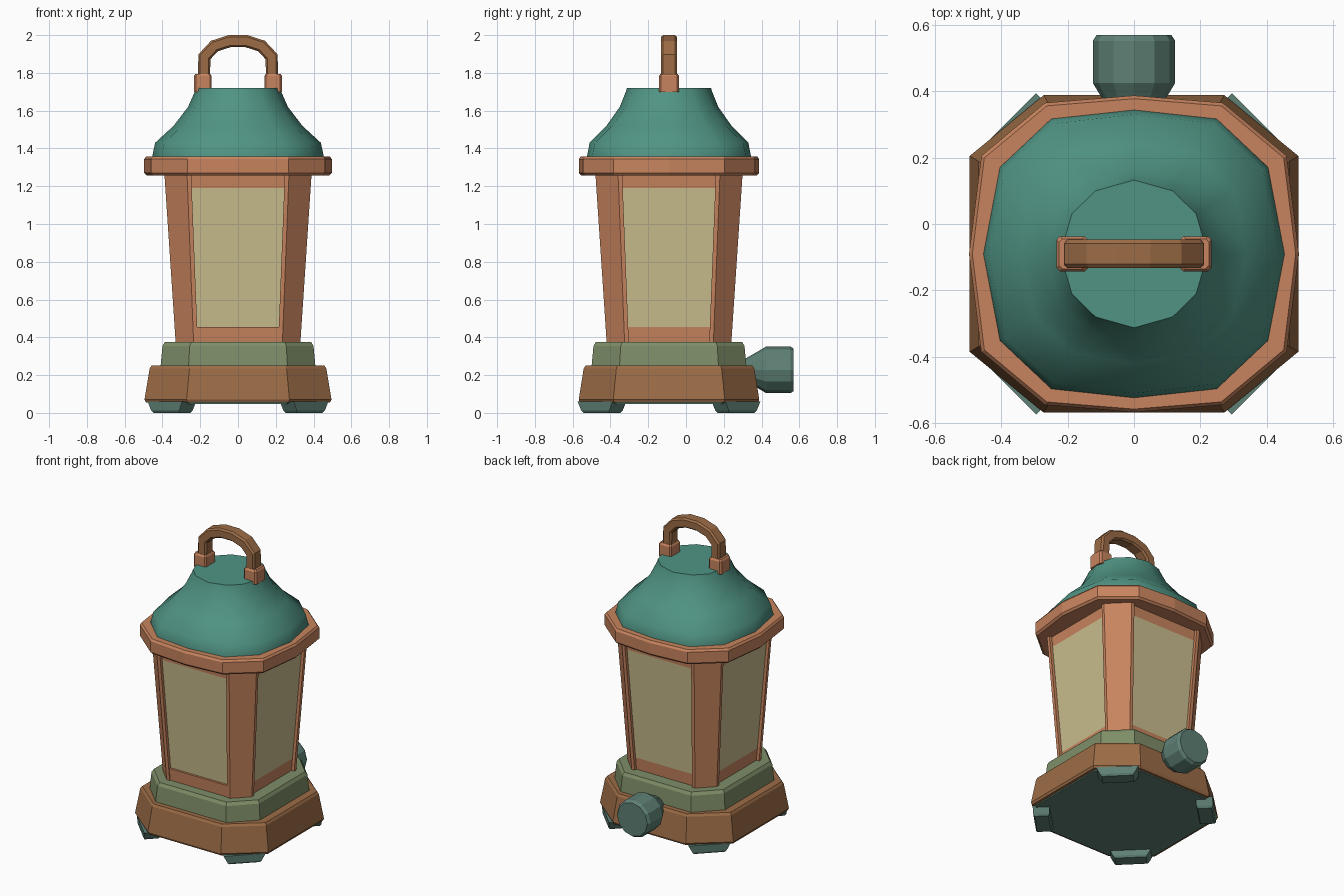
import bpy, bmesh, math
from mathutils import Vector, Matrix

if "Cube" in bpy.data.objects:
    bpy.data.objects.remove(bpy.data.objects["Cube"])

CY = -0.09  # body axis in y; the knob sticks out behind


def mat(name, r, g, b):
    def lin(c):
        c /= 255
        return c / 12.92 if c <= 0.04045 else ((c + 0.055) / 1.055) ** 2.4
    m = bpy.data.materials.new(name)
    m.diffuse_color = (lin(r), lin(g), lin(b), 1)
    m.use_nodes = True
    m.node_tree.nodes["Principled BSDF"].inputs["Base Color"].default_value = m.diffuse_color
    return m


COPPER = mat("copper trim", 200, 132, 94)
BROWN = mat("brown", 156, 108, 70)
GREEN = mat("sage green", 126, 142, 104)
TEAL = mat("teal", 80, 148, 132)
GLASS = mat("pale glass", 202, 190, 142)
SLATE = mat("slate teal", 94, 128, 117)


def loft(name, rings, mats, smooth=None, band_mats=None):
    """Skin a list of equal-length 3D rings and cap both ends."""
    bm = bmesh.new()
    vs = [[bm.verts.new(p) for p in ring] for ring in rings]
    n = len(vs[0])
    for k in range(len(vs) - 1):
        for i in range(n):
            j = (i + 1) % n
            f = bm.faces.new((vs[k][i], vs[k][j], vs[k + 1][j], vs[k + 1][i]))
            f.material_index = band_mats[k] if band_mats else 0
    bm.faces.new(vs[0])
    bm.faces.new(vs[-1])
    bmesh.ops.recalc_face_normals(bm, faces=bm.faces)
    me = bpy.data.meshes.new(name)
    bm.to_mesh(me)
    bm.free()
    for m in mats:
        me.materials.append(m)
    ob = bpy.data.objects.new(name, me)
    bpy.context.collection.objects.link(ob)
    if smooth:
        bpy.ops.object.select_all(action='DESELECT')
        ob.select_set(True)
        bpy.context.view_layer.objects.active = ob
        bpy.ops.object.shade_smooth_by_angle(angle=math.radians(smooth))
    return ob


def mirrored(quarter):
    """Complete a first-quadrant outline to all four quadrants, sorted by angle."""
    pts = {(round(x * sx, 4), round(y * sy, 4)) for x, y in quarter
           for sx in (1, -1) for sy in (1, -1)}
    return sorted(pts, key=lambda p: math.atan2(p[1], p[0]))


def ring(outline, z, s=1.0):
    return [(x * s, y * s + CY, z) for x, y in outline]


def octagon(h, c):
    return mirrored([(h, c), (c, h)])


# Base block with softened rims, and its underside plate
base = mirrored([(0.495, 0.295), (0.272, 0.478)])
loft("base", [ring(base, z, s) for z, s in
              ((0.055, 0.985), (0.07, 1), (0.235, 0.945), (0.25, 0.925))], [BROWN])
loft("base_underside", [ring(base, 0.047, 0.95), ring(base, 0.06, 0.95)], [SLATE])

# Plinth above the base
plinth = octagon(0.41, 0.262)
loft("plinth", [ring(plinth, z, s) for z, s in
                ((0.245, 1), (0.355, 0.975), (0.375, 0.945))], [GREEN])

# Corner feet: tapered blocks set diagonally
for sx, fx in ((1, "right"), (-1, "left")):
    for sy, fy in ((1, "back"), (-1, "front")):
        rings = []
        for z, a, b in ((0.0, 0.095, 0.042), (0.012, 0.105, 0.05), (0.06, 0.13, 0.052)):
            r = []
            for u, v in ((-a, -b), (a, -b), (a, b), (-a, b)):
                x, y = 0.35 + (u + v) * 0.707, 0.355 + (v - u) * 0.707
                r.append((x * sx, y * sy + CY, z))
            rings.append(r)
        loft(f"foot_{fy}_{fx}", rings, [SLATE])

# Glass body: flaring octagon with trim-coloured rails at both ends
Z0, Z1 = 0.37, 1.27


def flare(z):
    t = (z - Z0) / (Z1 - Z0)
    return 0.33 + 0.06 * t, 0.235 + 0.035 * t


body = []
for z in (Z0, 0.455, 1.19, Z1):
    h, c = flare(z)
    body.append(ring(octagon(h - 0.02, c), z))
loft("glass_body", body, [COPPER, GLASS], band_mats=[0, 1, 0])

# Corner posts
for sx, fx in ((1, "right"), (-1, "left")):
    for sy, fy in ((1, "back"), (-1, "front")):
        rings = []
        for z in (Z0, Z1):
            h, c = flare(z)
            d, e = c - 0.022, h - 0.05
            sec = [(h, d), (h, c), (c, h), (d, h), (d, e), (e, d)]
            rings.append([(x * sx, y * sy + CY, z) for x, y in sec])
        loft(f"post_{fy}_{fx}", rings, [COPPER])

# Front lower rail
rail = []
for z in (Z0, 0.455):
    h, c = flare(z)
    rail.append([(x, y + CY, z) for x, y in
                 ((-c, -h + 0.006), (c, -h + 0.006), (c, -h + 0.05), (-c, -h + 0.05))])
loft("front_rail", rail, [COPPER])

# Twelve-sided collar under the roof
collar = mirrored([(0.497, 0), (0.46, 0.295), (0.268, 0.455), (0, 0.477)])
loft("collar", [ring(collar, z, s) for z, s in
                ((1.257, 0.975), (1.27, 1), (1.343, 1), (1.357, 0.98))], [COPPER])

# Roof: outline blends from the collar shape to a rounder top
roof_low = mirrored([(0.455, 0), (0.405, 0.262), (0.25, 0.408), (0, 0.435)])
rings = []
for z, s, t in ((1.34, 1, 0), (1.365, 0.995, 0), (1.43, 0.965, 0.05), (1.52, 0.755, 0.35),
                (1.62, 0.59, 0.7), (1.705, 0.51, 1), (1.72, 0.50, 1)):
    r = []
    for x, y in roof_low:
        k = 1 + t * (0.445 / math.hypot(x, y) - 1)
        r.append((x * s * k, y * s * k + CY, z))
    rings.append(r)
loft("roof", rings, [TEAL], smooth=40)

# Handle sockets
for sx, name in ((1, "right"), (-1, "left")):
    rings = []
    for z, s in ((1.70, 1), (1.783, 1), (1.795, 0.85)):
        a, b = 0.047 * s, 0.053 * s
        rings.append([(sx * 0.186 + x, y + CY, z) for x, y in
                      mirrored([(a, b - 0.01), (a - 0.01, b)])])
    loft(f"handle_socket_{name}", rings, [COPPER])

# Carrying handle: chamfered bar swept along a faceted arch
half = [(0.18, 1.77), (0.178, 1.885), (0.125, 1.942), (0.045, 1.968)]
path = [Vector((x, 0, z)) for x, z in half] + [Vector((-x, 0, z)) for x, z in reversed(half)]
section = mirrored([(0.032, 0.031), (0.022, 0.043)])
rings = []
for i, p in enumerate(path):
    d_in = (p - path[max(i - 1, 0)]).normalized()
    d_out = (path[min(i + 1, len(path) - 1)] - p).normalized()
    t = (d_in + d_out).normalized()
    side = Vector((t.z, 0, -t.x))
    miter = 1 / max(0.7, t.dot(d_out if i == 0 else d_out if d_out.length else d_in))
    rings.append([p + side * u * miter + Vector((0, v + CY, 0)) for u, v in section])
loft("handle", rings, [BROWN])

# Rear knob
rings = []
for y, r in ((0.315, 0.06), (0.385, 0.1), (0.425, 0.124), (0.552, 0.124), (0.57, 0.112)):
    rings.append([(r * math.cos(a), y, 0.228 + r * math.sin(a))
                  for a in (math.tau * i / 12 for i in range(12))])
loft("knob", rings, [SLATE], smooth=25)
